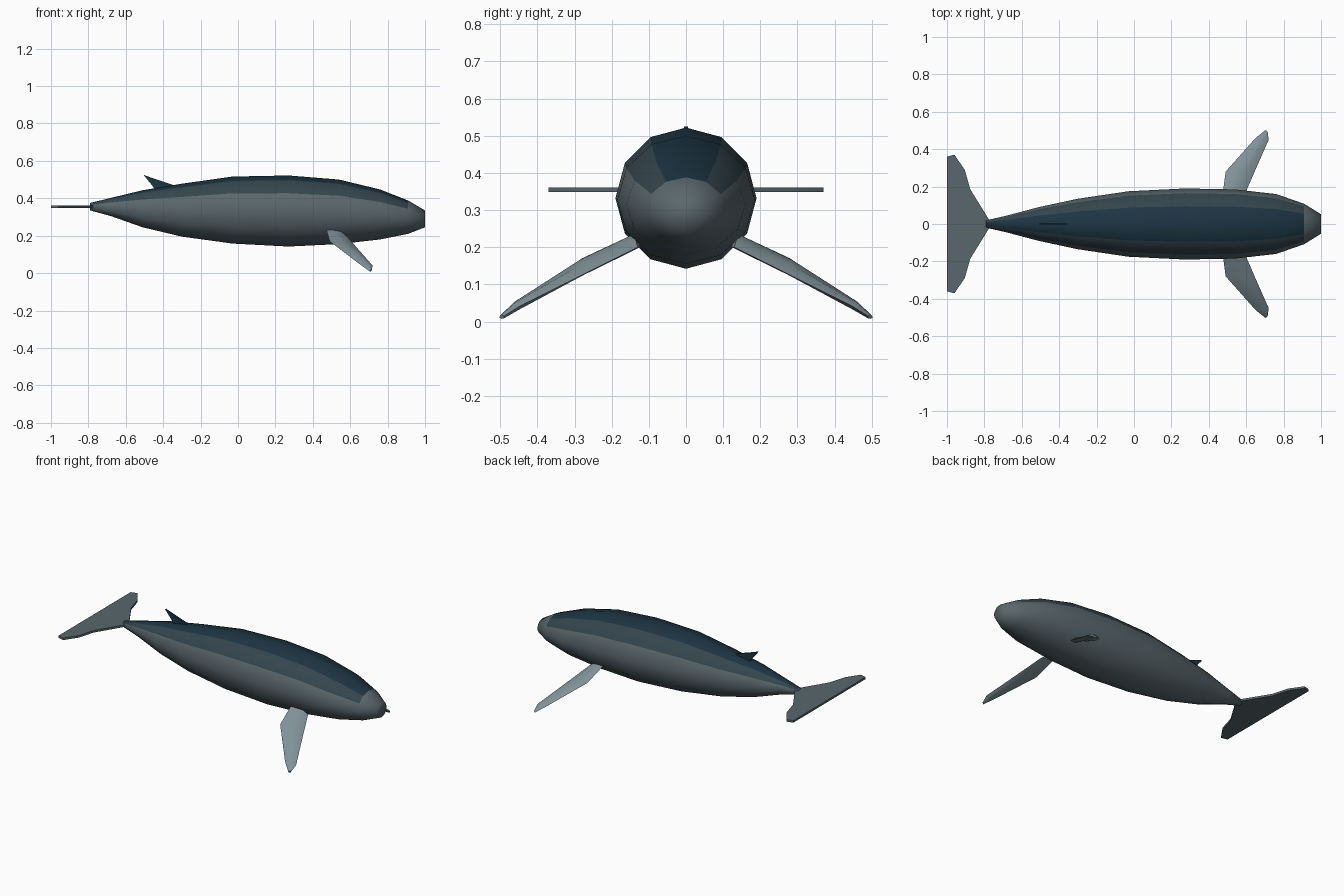
import bpy, bmesh, math

if "Cube" in bpy.data.objects:
    bpy.data.objects.remove(bpy.data.objects["Cube"])


def material(name, rgb):
    m = bpy.data.materials.new(name)
    m.diffuse_color = (*rgb, 1)
    m.use_nodes = True
    m.node_tree.nodes["Principled BSDF"].inputs["Base Color"].default_value = m.diffuse_color
    return m


back = material("back_dark", (0.012, 0.035, 0.055))
upper = material("upper_side", (0.035, 0.06, 0.075))
side = material("side_grey", (0.10, 0.135, 0.15))
pale = material("fin_pale", (0.22, 0.29, 0.32))


def loft(name, rings, mats, angle):
    """Skin a list of equal-length point rings and cap both ends."""
    bm = bmesh.new()
    rows = [[bm.verts.new(p) for p in ring] for ring in rings]
    n = len(rows[0])
    for a, b in zip(rows, rows[1:]):
        for i in range(n):
            j = (i + 1) % n
            bm.faces.new((a[i], a[j], b[j], b[i]))
    bm.faces.new(rows[0])
    bm.faces.new(rows[-1])
    bmesh.ops.recalc_face_normals(bm, faces=bm.faces)
    mesh = bpy.data.meshes.new(name)
    bm.to_mesh(mesh)
    bm.free()
    ob = bpy.data.objects.new(name, mesh)
    bpy.context.collection.objects.link(ob)
    for m in mats:
        mesh.materials.append(m)
    bpy.ops.object.select_all(action='DESELECT')
    ob.select_set(True)
    bpy.context.view_layer.objects.active = ob
    bpy.ops.object.shade_smooth_by_angle(angle=math.radians(angle))
    return ob


# Body: twelve-sided rings, (x, half width, top z, bottom z)
stations = [(-0.79, 0.02, 0.375, 0.335), (-0.68, 0.045, 0.402, 0.305),
            (-0.51, 0.09, 0.443, 0.245), (-0.30, 0.135, 0.478, 0.195),
            (-0.03, 0.175, 0.516, 0.158), (0.27, 0.19, 0.522, 0.142),
            (0.54, 0.185, 0.50, 0.155), (0.76, 0.16, 0.447, 0.18),
            (0.91, 0.108, 0.388, 0.21), (1.0, 0.052, 0.335, 0.245)]
rings = []
for x, w, top, bottom in stations:
    ring = []
    for k in range(12):
        t = math.tau * k / 12
        ring.append((x, w * math.sin(t),
                     (top + bottom) / 2 + (top - bottom) / 2 * math.cos(t)))
    rings.append(ring)
body = loft("body", rings, (side, upper, back), 80)
# Dark back fading down the flanks and towards the nose
for f in body.data.polygons:
    if f.center.x < 0.9 and abs(f.normal.x) < 0.9:
        if f.normal.z > 0.85:
            f.material_index = 2
        elif f.normal.z > 0.5:
            f.material_index = 1

# Tail fluke: flat symmetric plate
half = [(-0.77, 0.015), (-0.875, 0.185), (-0.905, 0.29), (-0.96, 0.37), (-1.0, 0.36)]
outline = half + [(x, -y) for x, y in reversed(half)]
loft("tail_fluke", [[(x, y, z) for x, y in outline] for z in (0.348, 0.361)],
     (side,), 30)

# Dorsal fin: thin swept plate
dorsal = [(-0.505, 0.525), (-0.44, 0.502), (-0.35, 0.472), (-0.35, 0.44),
          (-0.44, 0.44), (-0.46, 0.47)]
loft("dorsal_fin", [[(x, y, z) for x, z in dorsal] for y in (-0.005, 0.005)],
     (back,), 30)

# Pectoral fins: leading edge, trailing edge, half thickness along the span
sections = [((0.58, 0.13, 0.20), (0.47, 0.13, 0.24), 0.014),
            ((0.645, 0.28, 0.125), (0.49, 0.28, 0.17), 0.014),
            ((0.72, 0.45, 0.04), (0.65, 0.46, 0.048), 0.011),
            ((0.715, 0.49, 0.015), (0.703, 0.502, 0.01), 0.006)]
for label, s in (("left", 1), ("right", -1)):
    rings = []
    for lead, trail, t in sections:
        ring = []
        for u, v in ((0, 0), (0.3, 1), (0.7, 0.8), (1, 0), (0.7, -0.8), (0.3, -1)):
            x, y, z = (a + (b - a) * u for a, b in zip(lead, trail))
            # Thickness is measured square to the drooping fin
            ring.append((x, s * (y + 0.5 * t * v), z + 0.86 * t * v))
        rings.append(ring)
    loft(label + "_pectoral_fin", rings, (pale,), 50)
